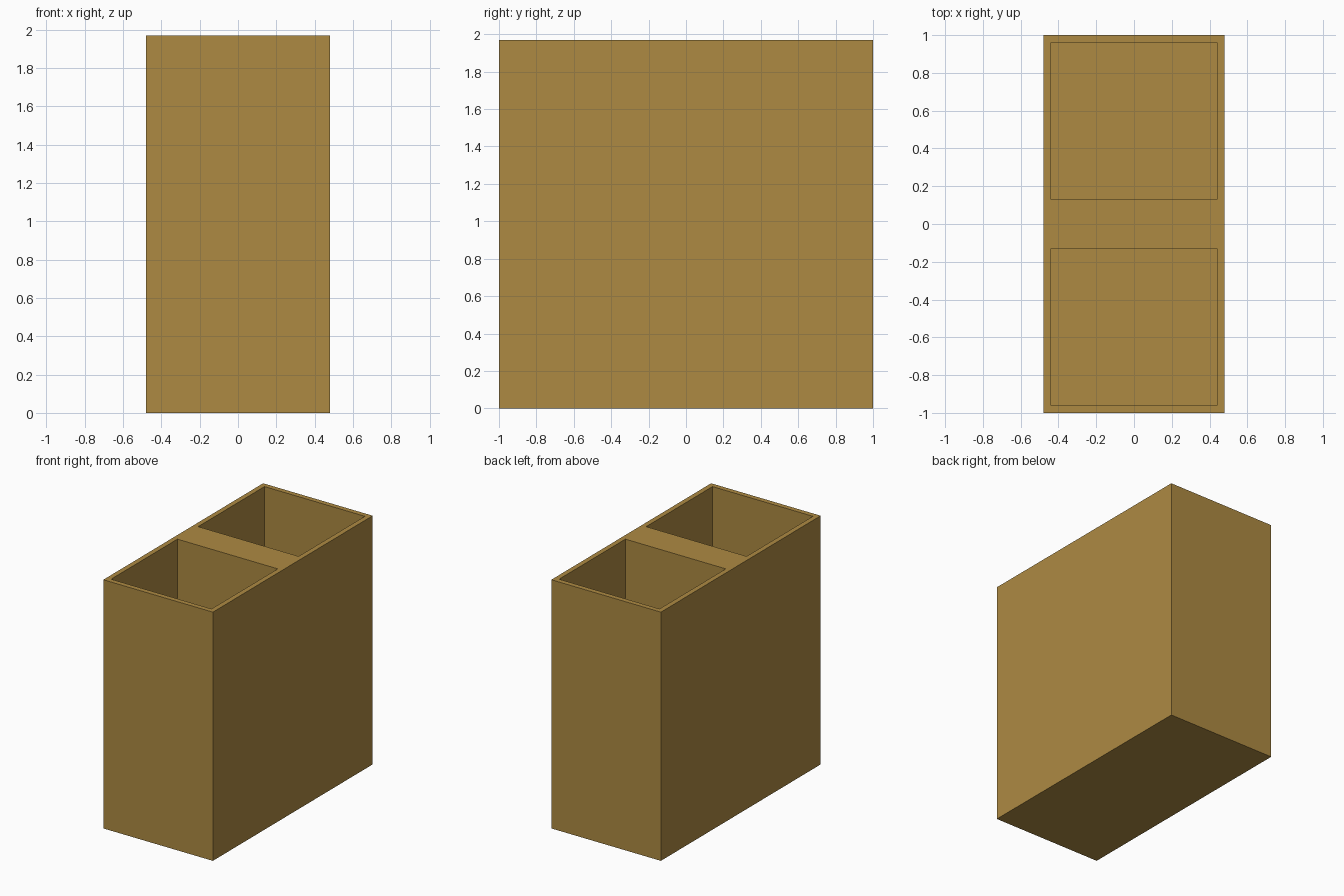
import bpy
import bmesh
from mathutils import Matrix, Vector

old = bpy.data.objects.get("Cube")
if old:
    bpy.data.objects.remove(old, do_unlink=True)

WIDTH, LENGTH, HEIGHT = 0.96, 2.0, 1.97
WALL, FLOOR = 0.04, 0.04
DIVIDER = 0.13  # half thickness of the middle block

# Single tan material
tan = bpy.data.materials.new("tan")
tan.use_nodes = True
color = (0.42, 0.255, 0.055, 1.0)
tan.diffuse_color = color
tan.node_tree.nodes["Principled BSDF"].inputs["Base Color"].default_value = color

# Solid outer block
bm = bmesh.new()
bmesh.ops.create_cube(bm, size=1.0, matrix=Matrix.Translation((0, 0, HEIGHT / 2))
                      @ Matrix.Diagonal((WIDTH, LENGTH, HEIGHT, 1)))


def top_faces():
    return [f for f in bm.faces if f.normal.z > 0.9]


# Score the pocket outlines into the top face
x_in, y_in = WIDTH / 2 - WALL, LENGTH / 2 - WALL
cuts = [(Vector((1, 0, 0)), d) for d in (-x_in, x_in)]
cuts += [(Vector((0, 1, 0)), d) for d in (-y_in, -DIVIDER, DIVIDER, y_in)]
for axis, dist in cuts:
    bm.normal_update()
    faces = top_faces()
    edges = {e for f in faces for e in f.edges}
    verts = {v for f in faces for v in f.verts}
    bmesh.ops.bisect_plane(bm, geom=faces + list(edges) + list(verts),
                           plane_co=axis * dist, plane_no=axis)

# Sink the two open compartments
bm.normal_update()
pockets = []
for f in top_faces():
    c = f.calc_center_median()
    if abs(c.x) < x_in and DIVIDER < abs(c.y) < y_in:
        pockets.append(f)
for f in pockets:
    new = bmesh.ops.extrude_discrete_faces(bm, faces=[f])["faces"]
    bmesh.ops.translate(bm, verts=new[0].verts, vec=(0, 0, FLOOR - HEIGHT))
bmesh.ops.recalc_face_normals(bm, faces=bm.faces)

mesh = bpy.data.meshes.new("two_compartment_box")
bm.to_mesh(mesh)
bm.free()
mesh.materials.append(tan)
box = bpy.data.objects.new("two_compartment_box", mesh)
bpy.context.collection.objects.link(box)
